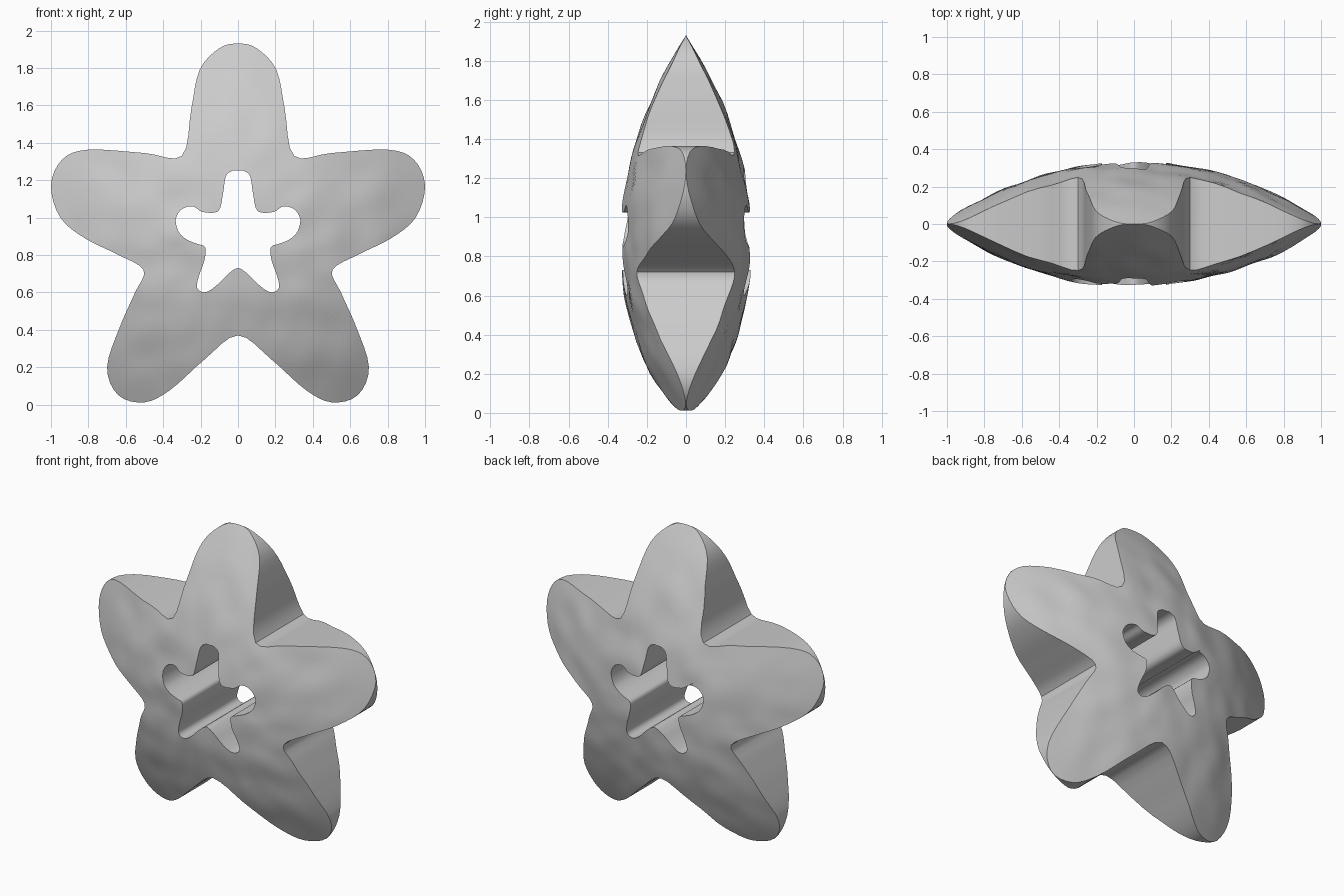
import bpy, bmesh, math
from mathutils import Vector, noise

if "Cube" in bpy.data.objects:
    bpy.data.objects.remove(bpy.data.objects["Cube"])

# Right halves of the two star outlines (x, z), same point count per lobe
OUTER = [(0, 1.93), (.1, 1.905), (.205, 1.79), (.25, 1.58), (.30, 1.33),
         (.5, 1.345), (.8, 1.363), (.94, 1.31), (1.0, 1.17), (.95, 1.0),
         (.82, .89), (.65, .805), (.505, .72), (.55, .6), (.63, .42),
         (.70, .2), (.64, .05), (.5, .012), (.36, .08), (.18, .24), (0, .37)]
INNER = [(0, 1.25), (.03, 1.25), (.065, 1.22), (.08, 1.13), (.105, 1.035),
         (.19, 1.03), (.24, 1.06), (.3, 1.045), (.333, .99), (.315, .92),
         (.27, .88), (.22, .86), (.175, .84), (.18, .77), (.205, .7),
         (.22, .635), (.20, .605), (.16, .605), (.10, .65), (.05, .7), (0, .73)]
STEPS, RINGS = 4, 12
CENTRE_Z, LENS_R, LENS_H = .88, 1.05, .335


def closed_curve(half):
    """Mirror a half outline and smooth it with a Catmull-Rom spline."""
    p = [Vector(q) for q in half + [(-x, z) for x, z in half[-2:0:-1]]]
    n, out = len(p), []
    for i in range(n):
        a, b, c, d = (p[(i + k) % n] for k in (-1, 0, 1, 2))
        for s in range(STEPS):
            t = s / STEPS
            out.append(.5 * (2 * b + (c - a) * t + (2 * a - 5 * b + 4 * c - d) * t * t
                             + (3 * b - a - 3 * c + d) * t ** 3))
    return out


def half_depth(p, side):
    """Lens thickness, with a faint hand-made unevenness."""
    r = math.hypot(p.x, p.y - CENTRE_Z) / LENS_R
    h = LENS_H * (1 - r * r)
    return max(0, h + .012 * min(1, h * 8) * noise.noise((p.x * 6, side * 5, p.y * 6)))


outer, inner = closed_curve(OUTER), closed_curve(INNER)
n = len(outer)
bm = bmesh.new()

# Front and back lens faces, spanning from the hole to the outline
sheets = []
for side in (-1, 1):
    rings = []
    for k in range(RINGS + 1):
        pts = [a.lerp(b, k / RINGS) for a, b in zip(inner, outer)]
        rings.append([bm.verts.new((p.x, side * half_depth(p, side), p.y)) for p in pts])
    sheets.append(rings)


def bridge(a, b):
    for i in range(n):
        j = (i + 1) % n
        bm.faces.new((a[i], a[j], b[j], b[i]))


for rings in sheets:
    for a, b in zip(rings, rings[1:]):
        bridge(a, b)

# Straight walls of the hole and of the outer edge
for k in (0, RINGS):
    bridge(sheets[0][k], sheets[1][k])

bmesh.ops.remove_doubles(bm, verts=bm.verts, dist=.001)
bmesh.ops.recalc_face_normals(bm, faces=bm.faces)
mesh = bpy.data.meshes.new("star_body")
bm.to_mesh(mesh)
bm.free()
star = bpy.data.objects.new("star_body", mesh)
bpy.context.collection.objects.link(star)

# Smooth faces with crisp rims
bpy.context.view_layer.objects.active = star
star.select_set(True)
bpy.ops.object.shade_smooth_by_angle(angle=math.radians(35))
